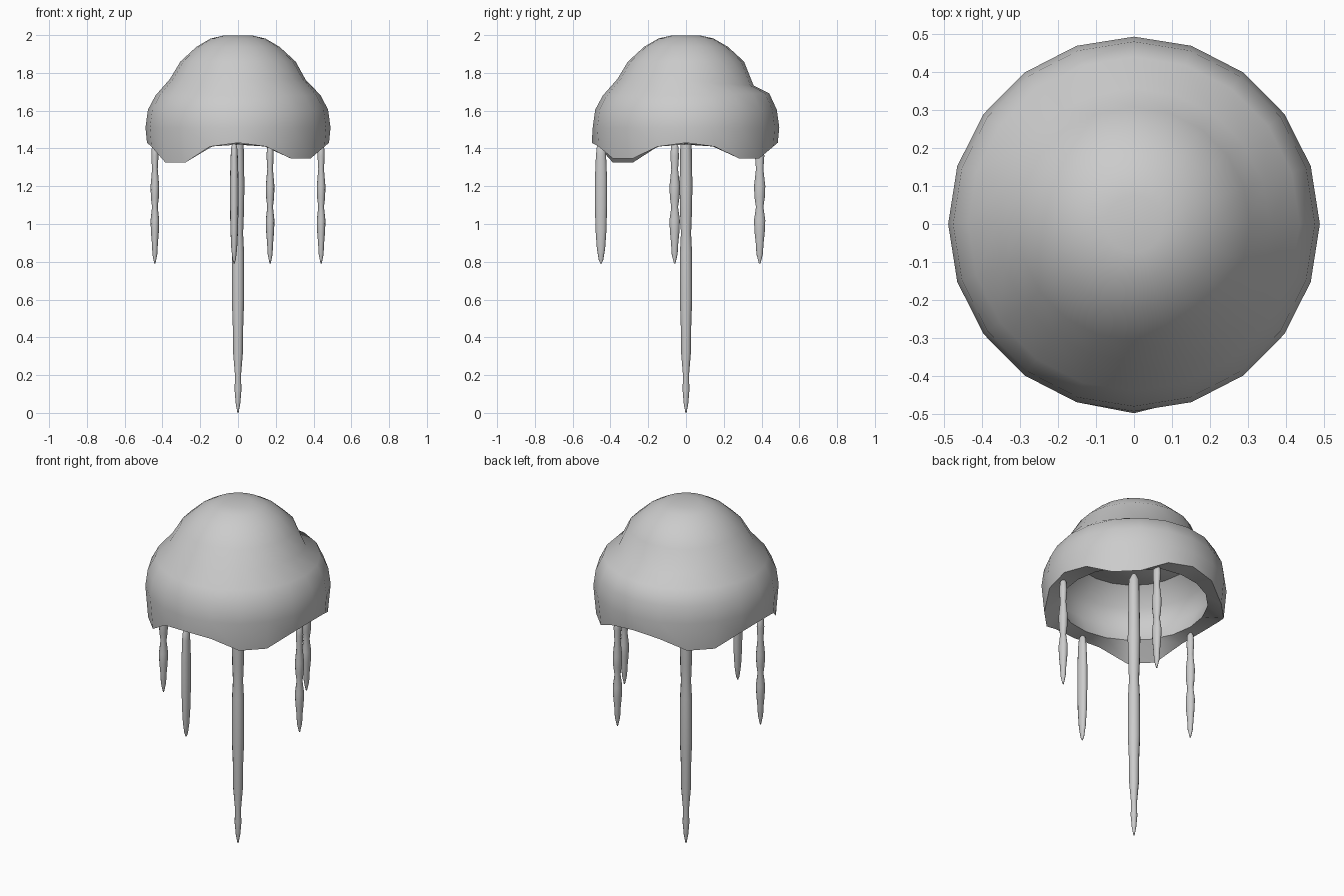
import bpy, bmesh, math
from mathutils import Vector

if "Cube" in bpy.data.objects:
    bpy.data.objects.remove(bpy.data.objects["Cube"])

SEG = 20
grey = bpy.data.materials.new("soft_grey")
grey.diffuse_color = (0.6, 0.6, 0.6, 1)
grey.use_nodes = True
grey.node_tree.nodes["Principled BSDF"].inputs["Base Color"].default_value = grey.diffuse_color


def lathe(name, rings, seg, point, loc=(0, 0, 0), angle=40):
    """Skin a stack of rings; point(ring, a) gives each vertex, both ends are closed."""
    bm = bmesh.new()
    loops = [[bm.verts.new(point(i, 2 * math.pi * k / seg)) for k in range(seg)]
             for i in range(len(rings))]
    for a, b in zip(loops, loops[1:]):
        for k in range(seg):
            n = (k + 1) % seg
            bm.faces.new((a[k], a[n], b[n], b[k]))
    for loop in (loops[0], loops[-1]):
        centre = sum((v.co for v in loop), Vector()) / seg
        tip = bm.verts.new(centre)
        for k in range(seg):
            bm.faces.new((loop[k], loop[(k + 1) % seg], tip))
    bmesh.ops.recalc_face_normals(bm, faces=bm.faces)
    mesh = bpy.data.meshes.new(name)
    bm.to_mesh(mesh)
    bm.free()
    obj = bpy.data.objects.new(name, mesh)
    obj.location = loc
    mesh.materials.append(grey)
    bpy.context.collection.objects.link(obj)
    bpy.context.view_layer.objects.active = obj
    obj.select_set(True)
    bpy.ops.object.shade_smooth_by_angle(angle=math.radians(angle))
    obj.select_set(False)


# Bell: outer skin from crown to rim, then the cavity up to its bulging roof
bell = [(0.075, 1.998), (0.145, 1.982), (0.22, 1.938), (0.305, 1.86), (0.36, 1.768),
        (0.437, 1.68), (0.477, 1.605), (0.49, 1.51), (0.482, 1.42),
        (0.39, 1.42), (0.425, 1.52), (0.40, 1.62), (0.31, 1.71),
        (0.22, 1.68), (0.12, 1.645), (0.05, 1.635)]
RIM, DENT = 8, 4


def bell_point(i, a):
    r, z = bell[i]
    deg = math.degrees(a)
    back = max(0, math.cos(a - math.radians(80)))
    if i == DENT:                       # shallow dent round the back
        z -= 0.035 * back
        r -= 0.005 * back
    if i == DENT + 1:
        z += 0.012 * back
    if i == RIM:                        # four drooping lobes between the axes
        off = abs((deg % 90) - 45)
        low = 1.325 if 180 < deg < 270 else 1.347
        z = low if off < 12 else 1.41 if off < 40 else 1.43
        r = 0.495 if abs(deg - 270) < 5 else 0.475 if off < 12 else 0.482
    return (r * math.cos(a), r * math.sin(a) * 1.008, z)


lathe("bell", bell, SEG, bell_point)


# Tentacles: wavy tapering tubes
def tentacle(name, profile, x, y, sx=1, sy=1):
    def point(i, a):
        r, z = profile[i]
        return (r * sx * math.cos(a), r * sy * math.sin(a), z)
    lathe(name, profile, 12, point, (x, y, 0), 60)


long_arm = [(0.012, 1.595), (0.028, 1.56), (0.03, 1.42), (0.034, 1.2), (0.031, 1.05),
            (0.027, 0.95), (0.032, 0.85), (0.033, 0.6), (0.028, 0.48), (0.026, 0.32),
            (0.016, 0.2), (0.018, 0.12), (0.012, 0.05), (0.003, 0)]
wavy = [(0.006, 1.43), (0.016, 1.41), (0.019, 1.36), (0.015, 1.29), (0.023, 1.2),
        (0.021, 1.14), (0.015, 1.09), (0.023, 1.02), (0.021, 0.96), (0.016, 0.9),
        (0.013, 0.84), (0.003, 0.79)]
plain = [(0.008, 1.43), (0.022, 1.41), (0.027, 1.36), (0.032, 1.24), (0.032, 1.1),
         (0.029, 0.97), (0.022, 0.87), (0.012, 0.81), (0.003, 0.79)]

tentacle("centre_tentacle", long_arm, 0, 0)
tentacle("front_tentacle", plain, -0.02, -0.45, 0.7)
tentacle("back_tentacle", wavy, 0.17, 0.39, 1, 1.3)
for side, name in ((-1, "left_tentacle"), (1, "right_tentacle")):
    tentacle(name, wavy, side * 0.44, -0.06, 1, 1.2)
